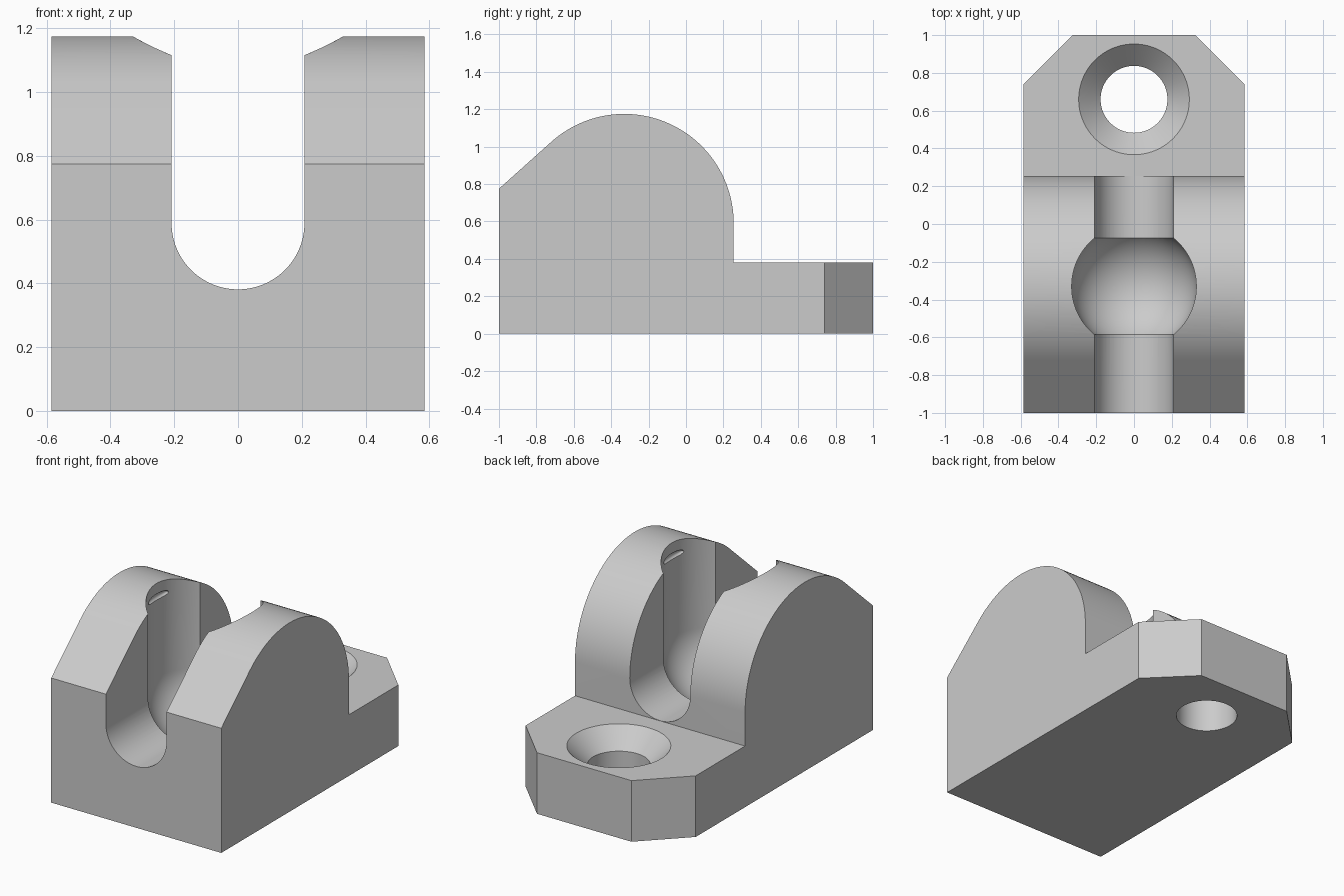
import bpy, bmesh, math
from mathutils import Vector, Matrix

cube = bpy.data.objects.get("Cube")
if cube:
    bpy.data.objects.remove(cube, do_unlink=True)

HALF_W = 0.585            # half width of the block
AXIS_Y, AXIS_Z = -0.33, 0.59   # centre of the ball socket
FLOOR = 0.38              # height of the mounting tab

grey = bpy.data.materials.new("plain_grey")
grey.use_nodes = True
colour = (0.6, 0.6, 0.6, 1)
grey.diffuse_color = colour
grey.node_tree.nodes["Principled BSDF"].inputs["Base Color"].default_value = colour


def arc(cu, cv, r, start, end, n):
    """Points along an arc, angles in degrees."""
    angles = [math.radians(start + (end - start) * i / n) for i in range(n + 1)]
    return [(cu + r * math.cos(a), cv + r * math.sin(a)) for a in angles]


def finish(name, bm):
    bmesh.ops.recalc_face_normals(bm, faces=bm.faces)
    mesh = bpy.data.meshes.new(name)
    bm.to_mesh(mesh)
    bm.free()
    mesh.materials.append(grey)
    ob = bpy.data.objects.new(name, mesh)
    bpy.context.collection.objects.link(ob)
    return ob


def prism(name, points, axis, low, high):
    """Extrude a 2D outline along the x, y or z axis."""
    place = {"x": lambda u, v: (low, u, v),
             "y": lambda u, v: (u, low, v),
             "z": lambda u, v: (u, v, low)}[axis]
    bm = bmesh.new()
    face = bm.faces.new([bm.verts.new(place(u, v)) for u, v in points])
    grown = bmesh.ops.extrude_face_region(bm, geom=[face])["geom"]
    move = Vector([high - low if a == axis else 0 for a in "xyz"])
    bmesh.ops.translate(bm, vec=move, verts=[g for g in grown if isinstance(g, bmesh.types.BMVert)])
    return finish(name, bm)


def lathe(name, points, y, steps=96):
    """Revolve a radius/height outline about a vertical axis at x = 0."""
    bm = bmesh.new()
    verts = [bm.verts.new((r, y, z)) for r, z in points]
    edges = [bm.edges.new(pair) for pair in zip(verts, verts[1:])]
    bmesh.ops.spin(bm, geom=verts + edges, cent=(0, y, 0), axis=(0, 0, 1),
                   angle=math.tau, steps=steps)
    bmesh.ops.remove_doubles(bm, verts=bm.verts, dist=1e-5)
    return finish(name, bm)


def ellipsoid(name, centre, radii):
    bm = bmesh.new()
    bmesh.ops.create_uvsphere(bm, u_segments=32, v_segments=16, radius=1,
                              matrix=Matrix.Translation(centre) @ Matrix.Diagonal((*radii, 1)))
    return finish(name, bm)


# Block with rounded hump, sloped front and flat mounting tab
side = [(-1, 0), (1, 0), (1, FLOOR), (0.255, FLOOR)]
side += arc(AXIS_Y, AXIS_Z, HALF_W, 0, 131.9, 48) + [(-1, 0.775)]
body = prism("socket_block", side, "x", -HALF_W, HALF_W)

# Round-bottomed slot running front to back
slot = arc(0, AXIS_Z, 0.2085, 180, 360, 48) + [(0.2085, 2), (-0.2085, 2)]
cutters = [prism("slot_cutter", slot, "y", -1.2, 1.2)]

# Ball pocket open to the top
pocket = arc(0, AXIS_Z, 0.33, -90, 0, 24)
pocket[0] = (0, AXIS_Z - 0.33)
cutters.append(lathe("pocket_cutter", pocket + [(0.33, 2), (0, 2)], AXIS_Y))

# Countersunk screw hole
hole = [(0, -0.1), (0.177, -0.1), (0.177, FLOOR - 0.116), (0.293, FLOOR), (0.293, 0.5), (0, 0.5)]
cutters.append(lathe("screw_hole_cutter", hole, 0.66))

# Chamfered tab corners and shallow retaining dimples on both sides
for s in (-1, 1):
    corner = [(s * 0.225, 1.1), (s * 0.685, 0.64), (s * 0.8, 1.1)]
    cutters.append(prism("corner_cutter", corner, "z", -0.1, 0.6))
    cutters.append(ellipsoid("dimple_cutter", (s * 0.318, AXIS_Y, 1.09), (0.024, 0.1, 0.022)))

# Carve the block
bpy.ops.object.select_all(action="DESELECT")
bpy.context.view_layer.objects.active = body
body.select_set(True)
for cutter in cutters:
    cutter.hide_render = True
    mod = body.modifiers.new("carve", "BOOLEAN")
    mod.operation = "DIFFERENCE"
    mod.solver = "EXACT"
    mod.object = cutter
    bpy.ops.object.modifier_apply(modifier=mod.name)
    bpy.data.objects.remove(cutter, do_unlink=True)

bpy.ops.object.shade_smooth_by_angle(angle=math.radians(25))
